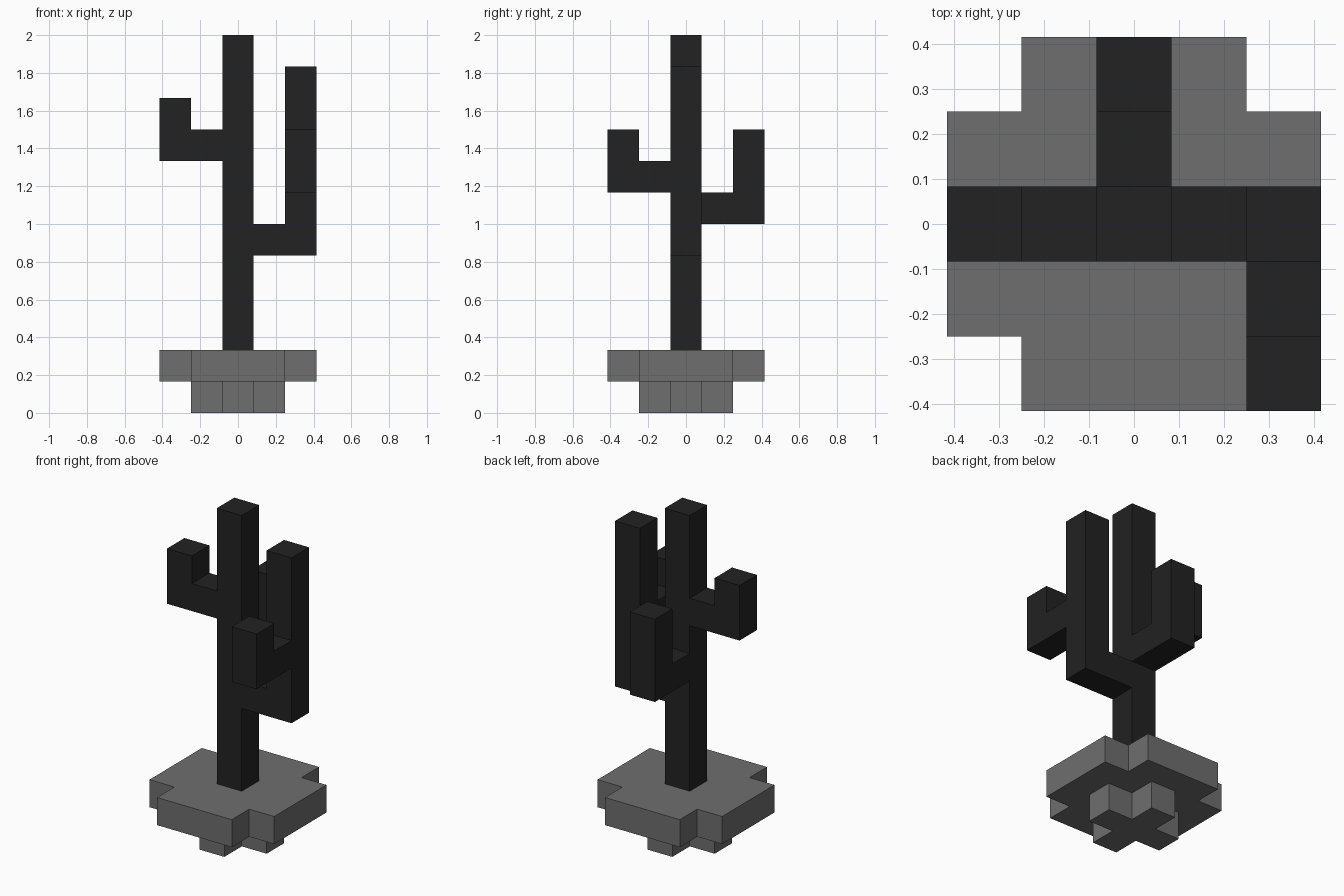
import bpy
import bmesh
from mathutils import Vector

cube = bpy.data.objects.get("Cube")
if cube:
    bpy.data.objects.remove(cube, do_unlink=True)

U = 1 / 6  # size of one block


def make_material(name, value):
    mat = bpy.data.materials.new(name)
    mat.use_nodes = True
    colour = (value, value, value, 1)
    mat.diffuse_color = colour
    mat.node_tree.nodes["Principled BSDF"].inputs["Base Color"].default_value = colour
    return mat


charcoal = make_material("charcoal", 0.016)
stone_grey = make_material("stone grey", 0.156)


def prism(name, points, depth, mat):
    """Fill a flat outline given in blocks and extrude it by a vector."""
    bm = bmesh.new()
    face = bm.faces.new([bm.verts.new(Vector(p) * U) for p in points])
    result = bmesh.ops.extrude_face_region(bm, geom=[face], use_keep_orig=True)
    moved = [g for g in result["geom"] if isinstance(g, bmesh.types.BMVert)]
    bmesh.ops.translate(bm, verts=moved, vec=Vector(depth) * U)
    bmesh.ops.recalc_face_normals(bm, faces=bm.faces)
    mesh = bpy.data.meshes.new(name)
    bm.to_mesh(mesh)
    bm.free()
    mesh.materials.append(mat)
    obj = bpy.data.objects.new(name, mesh)
    bpy.context.collection.objects.link(obj)
    return obj


def stepped_slab(name, outer, inner, z):
    """One block high square slab with its corners notched out."""
    corner = [(outer, -inner), (outer, inner), (inner, inner)]
    points = []
    for _ in range(4):
        points += [(x, y, z) for x, y in corner]
        corner = [(-y, x) for x, y in corner]
    return prism(name, points, (0, 0, 1), stone_grey)


def arm(name, axis, sign, low, top, column=0):
    """Elbow reaching two blocks out from a stem, then turning up."""
    outline = [(0.5, low), (2.5, low), (2.5, top), (1.5, top),
               (1.5, low + 1), (0.5, low + 1)]
    if axis == "x":
        points = [(sign * r, -0.5, z) for r, z in outline]
        depth = (0, 1, 0)
    else:
        points = [(column - 0.5, sign * r, z) for r, z in outline]
        depth = (1, 0, 0)
    return prism(name, points, depth, charcoal)


# Base
stepped_slab("base_foot", 1.5, 0.5, 0)
stepped_slab("base_plate", 2.5, 1.5, 1)

# Trunk
square = [(-0.5, -0.5, 2), (0.5, -0.5, 2), (0.5, 0.5, 2), (-0.5, 0.5, 2)]
prism("trunk", square, (0, 0, 10), charcoal)

# Arms, the front one growing from the tall left arm
arm("left_arm", "x", 1, 5, 11)
arm("right_arm", "x", -1, 8, 10)
arm("back_arm", "y", 1, 6, 9)
arm("front_arm", "y", -1, 7, 9, column=2)
